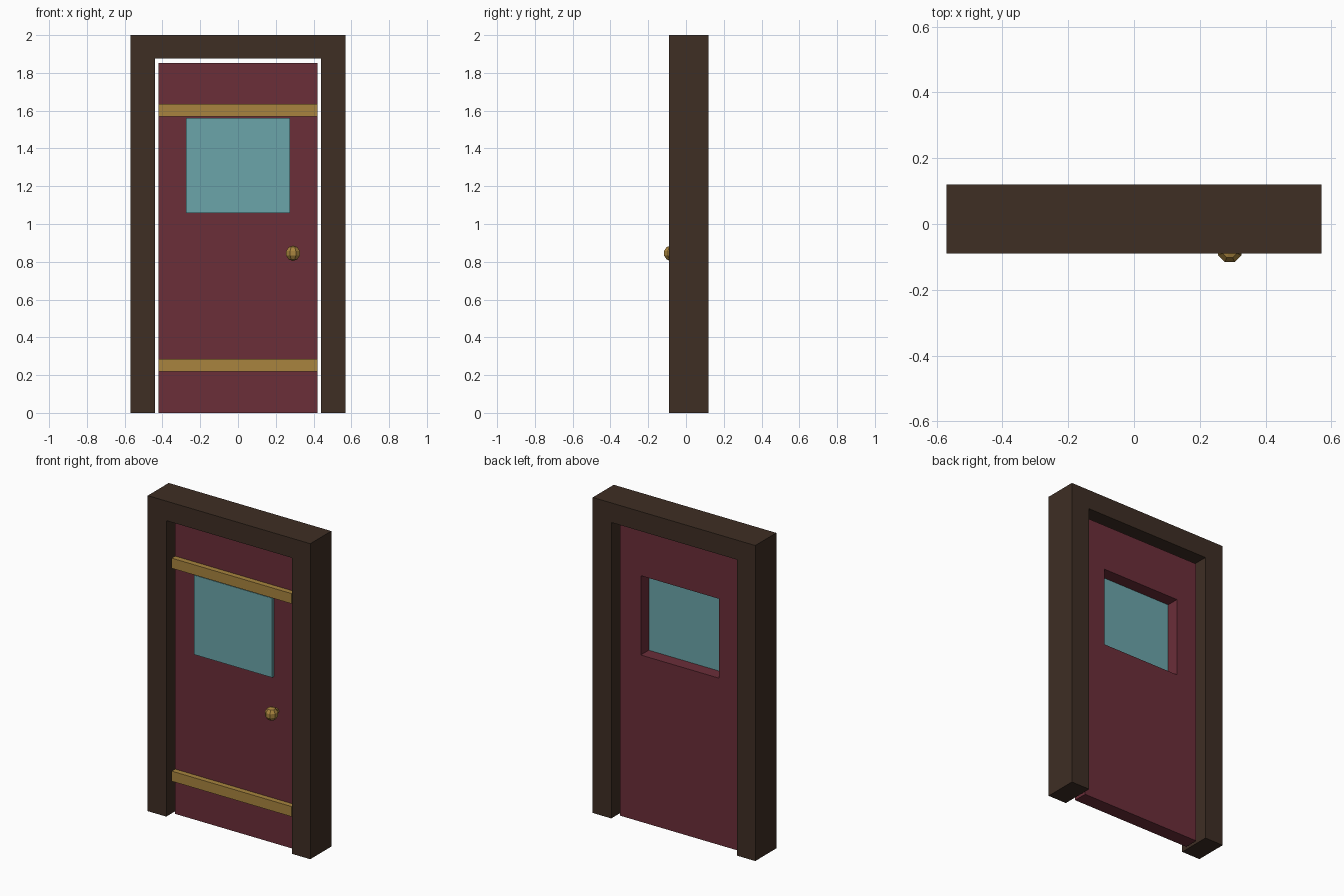
import bpy, bmesh
from math import pi
from mathutils import Matrix

if "Cube" in bpy.data.objects:
    bpy.data.objects.remove(bpy.data.objects["Cube"], do_unlink=True)


def material(name, rgb):
    """Flat material from 0-255 display values, stored as linear colour."""
    linear = [((c / 255 + 0.055) / 1.055) ** 2.4 for c in rgb]
    mat = bpy.data.materials.new(name)
    mat.use_nodes = True
    mat.diffuse_color = (*linear, 1)
    mat.node_tree.nodes["Principled BSDF"].inputs["Base Color"].default_value = (*linear, 1)
    return mat


dark_wood = material("dark wood", (62, 46, 36))
red_paint = material("red paint", (107, 46, 57))
glass = material("teal glass", (107, 165, 170))
brass = material("brass", (168, 132, 62))


def finish(name, bm, mat):
    bmesh.ops.recalc_face_normals(bm, faces=bm.faces)
    mesh = bpy.data.meshes.new(name)
    bm.to_mesh(mesh)
    bm.free()
    mesh.materials.append(mat)
    obj = bpy.data.objects.new(name, mesh)
    bpy.context.collection.objects.link(obj)
    return obj


def slab(name, mat, xs, zs, front, back, opening=None):
    """Upright slab on a grid of x and z lines, with one grid cell left open."""
    bm = bmesh.new()
    grid = [[bm.verts.new((x, front, z)) for z in zs] for x in xs]
    for i in range(len(xs) - 1):
        for j in range(len(zs) - 1):
            if (i, j) != opening:
                bm.faces.new((grid[i][j], grid[i + 1][j],
                              grid[i + 1][j + 1], grid[i][j + 1]))
    result = bmesh.ops.extrude_face_region(bm, geom=bm.faces[:], use_keep_orig=True)
    moved = [v for v in result["geom"] if isinstance(v, bmesh.types.BMVert)]
    bmesh.ops.translate(bm, verts=moved, vec=(0, back - front, 0))
    return finish(name, bm, mat)


# Frame with open doorway, and door leaf with window opening
DOOR_FRONT = -0.03
slab("door_frame", dark_wood, (-0.57, -0.44, 0.44, 0.57), (0, 1.876, 2),
     -0.09, 0.12, opening=(1, 0))
slab("door_leaf", red_paint, (-0.42, -0.275, 0.275, 0.42), (0, 1.057, 1.56, 1.852),
     DOOR_FRONT, 0.06, opening=(1, 1))

# Window pane standing slightly proud of the leaf
slab("window_pane", glass, (-0.275, 0.275), (1.057, 1.56), -0.05, -0.02)

# Straps across the front
for name, bottom in (("lower_strap", 0.22), ("upper_strap", 1.57)):
    slab(name, brass, (-0.42, 0.42), (bottom, bottom + 0.064), -0.064, DOOR_FRONT)

# Faceted knob on a short stem
KNOB = Matrix.Translation((0.291, -0.08, 0.845))
bm = bmesh.new()
bmesh.ops.create_uvsphere(bm, u_segments=8, v_segments=5, radius=0.041,
                          matrix=KNOB @ Matrix.Rotation(pi / 8, 4, 'Z'))
finish("door_knob", bm, brass)

bm = bmesh.new()
bmesh.ops.create_cone(bm, cap_ends=True, segments=8, radius1=0.018, radius2=0.018, depth=0.05,
                      matrix=KNOB @ Matrix.Translation((0, 0.03, 0)) @ Matrix.Rotation(pi / 2, 4, 'X'))
finish("knob_stem", bm, brass)
